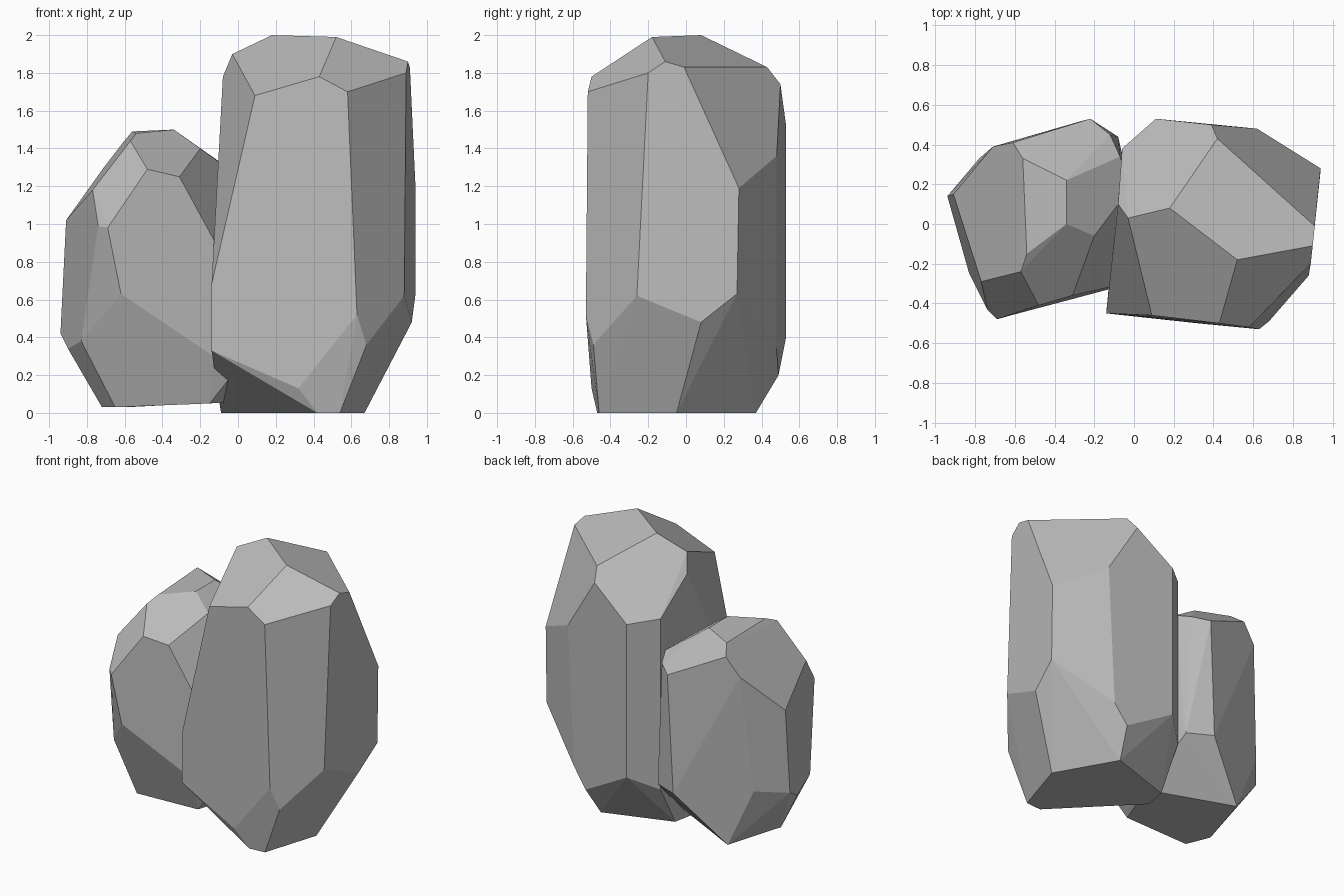
import bpy
import bmesh
import math
from mathutils import Vector

# Remove only the default object
default_cube = bpy.data.objects.get("Cube")
if default_cube is not None:
    bpy.data.objects.remove(default_cube, do_unlink=True)


def make_material(name, colour):
    """One flat matt colour, for viewport and render alike."""
    material = bpy.data.materials.new(name)
    material.use_nodes = True
    material.diffuse_color = colour
    shader = material.node_tree.nodes["Principled BSDF"]
    shader.inputs["Base Color"].default_value = colour
    shader.inputs["Roughness"].default_value = 1
    return material


def make_boulder(name, material, rings):
    """Wrap a tight convex skin round the corner rings and merge nearly flat facets."""
    mesh_builder = bmesh.new()
    for corners in rings.values():
        for corner in corners:
            mesh_builder.verts.new(Vector(corner))
    hull = bmesh.ops.convex_hull(mesh_builder, input=mesh_builder.verts[:])

    # Drop corners that ended up inside the skin
    loose = [v for v in mesh_builder.verts if not v.link_faces]
    bmesh.ops.delete(mesh_builder, geom=loose, context="VERTS")

    bmesh.ops.dissolve_limit(
        mesh_builder,
        angle_limit=math.radians(4),
        verts=mesh_builder.verts[:],
        edges=mesh_builder.edges[:],
    )
    bmesh.ops.recalc_face_normals(mesh_builder, faces=mesh_builder.faces[:])
    for face in mesh_builder.faces:
        face.smooth = False

    mesh = bpy.data.meshes.new(name)
    mesh_builder.to_mesh(mesh)
    mesh_builder.free()
    mesh.materials.append(material)
    boulder = bpy.data.objects.new(name, mesh)
    bpy.context.scene.collection.objects.link(boulder)
    return boulder


stone_grey = make_material("stone grey", (.5, .5, .5, 1))

# Tall boulder: corner rings from the peak down to the flat foot
tall_rings = {
    "peak": [
        (.18, .08, 2), (.52, -.18, 1.99), (-.03, .03, 1.9),
    ],
    "shoulder": [
        (-.08, .1, 1.78), (.09, -.46, 1.68), (.43, -.5, 1.78),
        (.58, -.52, 1.7), (.89, -.2, 1.8), (.9, -.11, 1.86),
        (.91, -.01, 1.83), (.42, .43, 1.83), (.39, .5, 1.74),
    ],
    "upper_side": [
        (.94, .28, 1.19), (.62, .48, 1.36),
        (.11, .53, 1.52), (-.06, .38, 1.55),
    ],
    "lower_side": [
        (.94, .27, .63), (.88, -.26, .62), (.92, .08, .48),
        (.68, -.49, .36), (.63, -.53, .52), (.57, .48, .34),
        (.47, .49, .2), (.11, .53, .4), (-.06, .38, .3),
        (.32, -.5, .13), (-.14, -.45, .33), (-.14, -.45, .68),
    ],
    "foot": [
        (.42, -.47, 0), (.54, -.46, 0), (.67, -.05, 0),
        (.43, .37, 0), (-.06, .21, 0), (-.09, .05, 0),
    ],
}

# Short boulder: its inner end is buried in the tall one
short_rings = {
    "peak": [
        (-.56, .33, 1.49), (-.34, .22, 1.5), (-.34, 0, 1.5),
        (-.54, -.15, 1.48), (-.57, -.24, 1.44), (-.2, -.06, 1.4),
        (-.61, .41, 1.43),
    ],
    "shoulder": [
        (-.48, -.41, 1.29), (-.31, -.36, 1.25), (-.69, -.48, .98),
        (-.74, -.43, .99), (-.77, -.29, 1.18), (-.91, .15, 1.02),
        (-.71, .39, 1.3), (-.22, .53, 1.24), (-.12, .45, 1.27),
    ],
    "lower_side": [
        (-.62, -.46, .63), (-.83, -.25, .38), (-.73, -.27, .26),
        (-.9, 0, .34), (-.94, .14, .42), (-.78, .33, .46),
        (-.26, .52, .38), (-.08, .44, .37), (-.13, -.33, .3),
    ],
    "buried_end": [
        (-.07, .34, 1.31), (-.02, .18, 1.27),
        (0, -.29, .68), (0, -.29, .24), (-.02, .1, .06),
    ],
    "foot": [
        (-.72, -.07, .03), (-.65, -.24, .03),
        (-.15, -.25, .05), (-.59, .36, .03),
    ],
}

make_boulder("tall_boulder", stone_grey, tall_rings)
make_boulder("short_boulder", stone_grey, short_rings)
